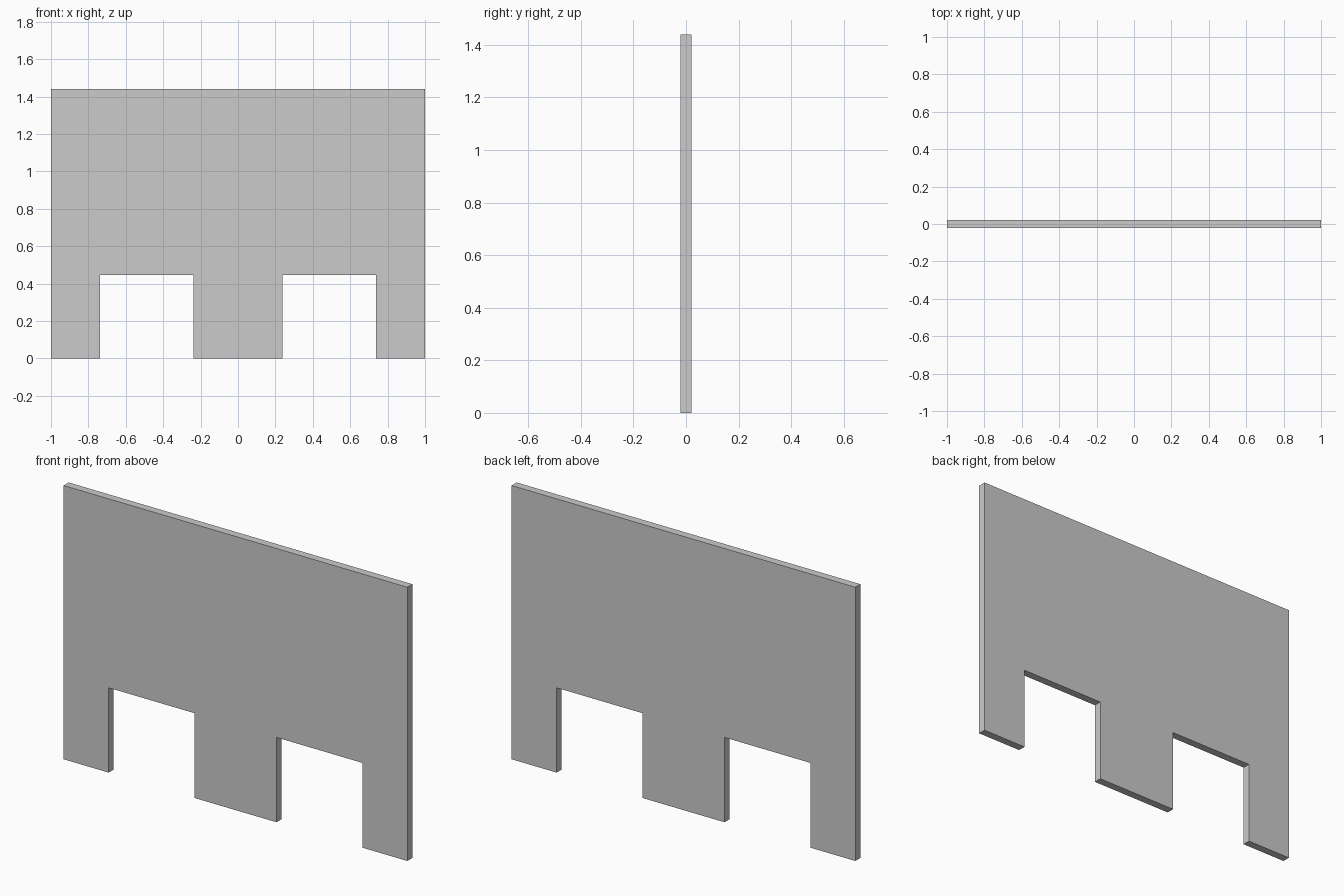
import bpy
import bmesh

if "Cube" in bpy.data.objects:
    bpy.data.objects.remove(bpy.data.objects["Cube"])

HEIGHT, THICK = 1.44, 0.042
NOTCH_IN, NOTCH_OUT, NOTCH_TOP = 0.239, 0.738, 0.446

# Right half of the outline, from the bottom centre foot to the top corner
half = [(NOTCH_IN, 0), (NOTCH_IN, NOTCH_TOP), (NOTCH_OUT, NOTCH_TOP),
        (NOTCH_OUT, 0), (1, 0), (1, HEIGHT)]
outline = half + [(-x, z) for x, z in reversed(half)]

# Flat panel with two square notches, extruded through its thickness
bm = bmesh.new()
face = bm.faces.new([bm.verts.new((x, -THICK / 2, z)) for x, z in outline])
extruded = bmesh.ops.extrude_face_region(bm, geom=[face], use_keep_orig=True)
back = [v for v in extruded["geom"] if isinstance(v, bmesh.types.BMVert)]
bmesh.ops.translate(bm, verts=back, vec=(0, THICK, 0))
bmesh.ops.recalc_face_normals(bm, faces=bm.faces)

mesh = bpy.data.meshes.new("notched_panel")
bm.to_mesh(mesh)
bm.free()
panel = bpy.data.objects.new("notched_panel", mesh)
bpy.context.collection.objects.link(panel)
